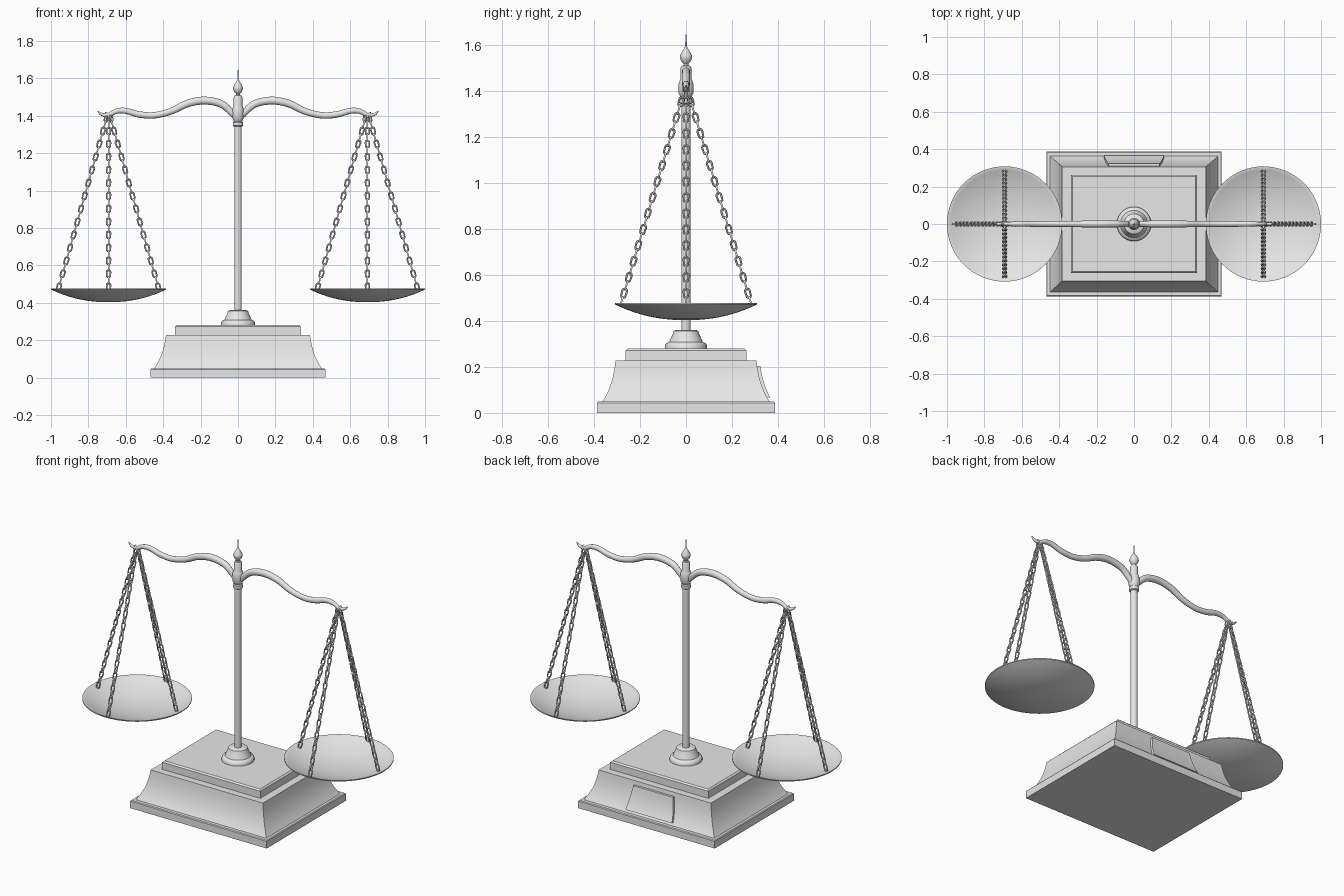
import bpy, bmesh, math
from mathutils import Vector, Matrix

if "Cube" in bpy.data.objects:
    bpy.data.objects.remove(bpy.data.objects["Cube"])

metal = bpy.data.materials.new("grey metal")
metal.diffuse_color = (0.8, 0.8, 0.8, 1)
metal.use_nodes = True
metal.node_tree.nodes["Principled BSDF"].inputs["Base Color"].default_value = metal.diffuse_color


def finish(name, bm, angle=35):
    bmesh.ops.recalc_face_normals(bm, faces=bm.faces[:])
    me = bpy.data.meshes.new(name)
    bm.to_mesh(me)
    bm.free()
    me.materials.append(metal)
    ob = bpy.data.objects.new(name, me)
    bpy.context.collection.objects.link(ob)
    bpy.ops.object.select_all(action='DESELECT')
    ob.select_set(True)
    bpy.context.view_layer.objects.active = ob
    bpy.ops.object.shade_smooth_by_angle(angle=math.radians(angle))
    return ob


def skin(bm, rings, closed=False):
    """Joins rings of points into a tube, capped or closed into a loop."""
    loops = [[bm.verts.new(p) for p in r] for r in rings]
    n = len(loops[0])
    pairs = list(zip(loops, loops[1:]))
    if closed:
        pairs.append((loops[-1], loops[0]))
    else:
        bm.faces.new(loops[0])
        bm.faces.new(loops[-1])
    for a, b in pairs:
        for i in range(n):
            j = (i + 1) % n
            bm.faces.new((a[i], a[j], b[j], b[i]))


def lathe(name, profile, centre=(0, 0), n=32, angle=35):
    bm = bmesh.new()
    skin(bm, [[(centre[0] + r * math.cos(2 * math.pi * i / n),
                centre[1] + r * math.sin(2 * math.pi * i / n), z) for i in range(n)]
              for r, z in profile])
    return finish(name, bm, angle)


def rect_stack(name, levels):
    bm = bmesh.new()
    skin(bm, [[(-x, -y, z), (x, -y, z), (x, y, z), (-x, y, z)] for x, y, z in levels])
    return finish(name, bm)


def spline(pts, steps=6):
    """Catmull-Rom curve through points of any dimension."""
    p = [Vector(q) for q in pts]
    p = [2 * p[0] - p[1]] + p + [2 * p[-1] - p[-2]]
    out = []
    for i in range(1, len(p) - 2):
        a, b, c, d = p[i - 1:i + 3]
        for k in range(steps):
            t = k / steps
            out.append(0.5 * (2 * b + (c - a) * t + (2 * a - 5 * b + 4 * c - d) * t * t
                              + (3 * b - a - 3 * c + d) * t ** 3))
    return out + [p[-2]]


def beam_tube(name, pts, side, n=14):
    """Tapered tube in the xz plane; points are (x, z, radius)."""
    path = spline(pts)
    rings = []
    for i, (x, z, r) in enumerate(path):
        t = path[min(i + 1, len(path) - 1)] - path[max(i - 1, 0)]
        nx, nz = Vector((-t[1], t[0])).normalized()
        rings.append([(side * (x + nx * r * math.cos(a)), 0.9 * r * math.sin(a),
                       z + nz * r * math.cos(a))
                      for a in (2 * math.pi * k / n for k in range(n))])
    bm = bmesh.new()
    skin(bm, rings)
    return finish(name, bm, 50)


# Stepped base
def cove(z):
    """Outward flare of the base side at height z."""
    t = (0.228 - z) / (0.228 - 0.047)
    return 0.022 * t + 0.036 * t ** 2.6


rect_stack("plinth", [(0.468, 0.387, 0), (0.468, 0.387, 0.044), (0.464, 0.383, 0.049)])
heights = [0.047 + 0.181 * k / 10 for k in range(11)]
rect_stack("flared_base", [(0.385 + cove(z) * 1.12, 0.306 + cove(z), z) for z in heights])
rect_stack("top_slab", [(0.337, 0.262, 0.225), (0.337, 0.262, 0.272), (0.328, 0.253, 0.28)])

# Curved plaque on the back
bm = bmesh.new()
rings = []
for k in range(9):
    z = 0.066 + 0.138 * k / 8
    w = 0.16 - 0.024 * k / 8
    y = 0.306 + cove(z)
    rings.append([(-w, y - 0.004, z), (w, y - 0.004, z), (w, y + 0.014, z), (-w, y + 0.014, z)])
skin(bm, rings)
finish("back_plaque", bm)

# Column and turned parts
lathe("column_foot", [(0.092, 0.278), (0.092, 0.292), (0.086, 0.302), (0.073, 0.308),
                      (0.068, 0.32), (0.058, 0.342), (0.054, 0.355), (0.046, 0.36)])
lathe("column", [(0.02, 0.35), (0.02, 1.36)], n=24)
lathe("beam_hub", [(0.022, 1.343), (0.028, 1.347), (0.028, 1.365), (0.022, 1.37),
                   (0.025, 1.375), (0.032, 1.39), (0.032, 1.43), (0.027, 1.445),
                   (0.023, 1.455), (0.023, 1.5), (0.018, 1.508), (0.011, 1.51)], n=24)
lathe("finial", [(0.011, 1.505), (0.011, 1.517), (0.02, 1.527), (0.027, 1.545),
                 (0.026, 1.553), (0.016, 1.572), (0.008, 1.585), (0.004, 1.592),
                 (0.003, 1.62), (0.0012, 1.645)], n=24)

# Chain links
PITCH_R, WIRE = 0.0105, 0.0045


def add_link(bm, mat):
    rings = []
    for k in range(12):
        a = 2 * math.pi * k / 12
        out = Vector((math.cos(a), 0, math.sin(a)))
        c = out * PITCH_R + Vector((0, 0, math.copysign(0.0095, out.z + 1e-6)))
        rings.append([mat @ (c + out * WIRE * math.cos(b) + Vector((0, WIRE * math.sin(b), 0)))
                      for b in (2 * math.pi * j / 6 for j in range(6))])
    skin(bm, rings, closed=True)


def chain(name, top, bottom):
    bm = bmesh.new()
    top, bottom = Vector(top), Vector(bottom)
    d = bottom - top
    count = round(d.length / 0.0365)
    rot = Vector((0, 0, -1)).rotation_difference(d).to_matrix().to_4x4()
    for i in range(count):
        spin = Matrix.Rotation(math.pi / 2 * (i % 2), 4, 'Z')
        pos = top + d * (i + 0.5) / count
        add_link(bm, Matrix.Translation(pos) @ rot @ spin)
    finish(name, bm, 60)


# Arms, hooks, chains and pans, mirrored
for side, tag in ((-1, "left"), (1, "right")):
    beam_tube(tag + "_beam_arm", [(0.0, 1.375, 0.017), (0.03, 1.412, 0.018), (0.09, 1.463, 0.02),
                                  (0.18, 1.481, 0.021), (0.27, 1.465, 0.02), (0.36, 1.423, 0.018),
                                  (0.45, 1.402, 0.017), (0.53, 1.407, 0.017), (0.6, 1.426, 0.016),
                                  (0.65, 1.424, 0.014), (0.695, 1.403, 0.011),
                                  (0.73, 1.408, 0.008), (0.75, 1.424, 0.003)], side)
    beam_tube(tag + "_hook", [(0.67, 1.375, 0.006), (0.682, 1.39, 0.009), (0.7, 1.405, 0.01),
                              (0.706, 1.42, 0.004)], side)
    cx = side * 0.692
    for i, (dx, dy) in enumerate(((0.27, 0), (-0.27, 0), (0, 0.285), (0, -0.285))):
        chain(f"{tag}_chain_{i + 1}", (cx + dx * 0.02, dy * 0.02, 1.405), (cx + dx, dy, 0.468))

    # Thin shallow bowl: outside up to the rim, then back down the inside
    radii = [0.02, 0.06, 0.1, 0.14, 0.18, 0.22, 0.26, 0.29, 0.308]

    def bowl(r):
        return 0.403 + 0.068 * (r / 0.308) ** 2.2

    lathe(tag + "_pan", [(r, bowl(r)) for r in radii] + [(0.308, 0.477)]
          + [(r - 0.003, bowl(r) + 0.006) for r in reversed(radii)], (cx, 0), 64)
